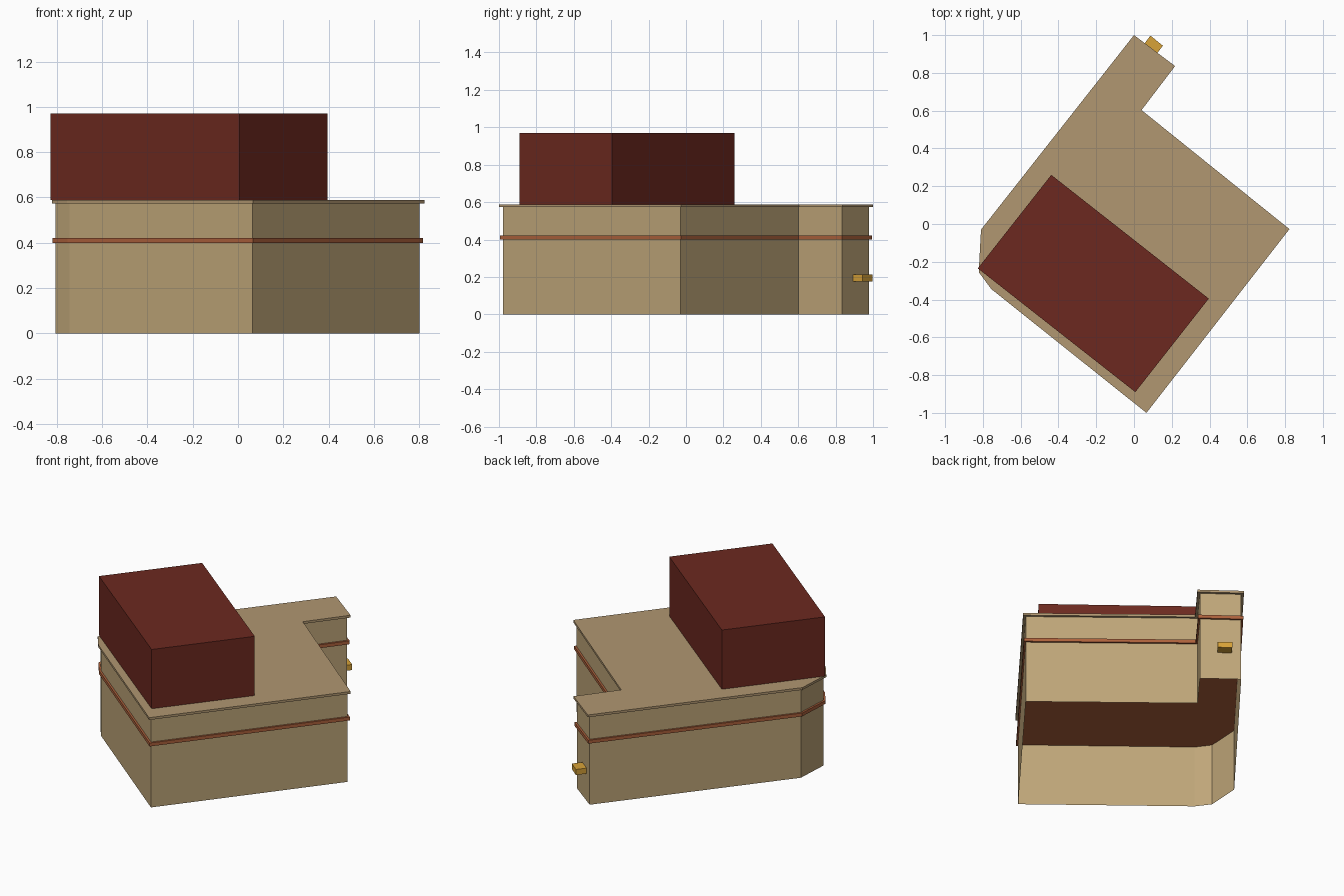
import bpy
from mathutils import Vector

if "Cube" in bpy.data.objects:
    bpy.data.objects.remove(bpy.data.objects["Cube"])

# Roof outline, counter-clockwise seen from above
OUTLINE = [(0.0, 1.0), (-0.81, -0.03), (-0.822, -0.255), (-0.755, -0.345),
           (0.066, -1.0), (0.823, -0.027), (0.04, 0.603), (0.2175, 0.836)]


def inset(points, d):
    """Move every edge of the outline inwards by d, keeping mitred corners."""
    pts = [Vector(p) for p in points]
    result = []
    for i, p in enumerate(pts):
        a = (p - pts[i - 1]).normalized()
        b = (pts[(i + 1) % len(pts)] - p).normalized()
        na, nb = Vector((-a.y, a.x)), Vector((-b.y, b.x))
        result.append(tuple(p + (na + nb) * (d / (1 + na.dot(nb)))))
    return result


def material(name, color):
    mat = bpy.data.materials.new(name)
    mat.diffuse_color = (*color, 1)
    mat.use_nodes = True
    mat.node_tree.nodes["Principled BSDF"].inputs["Base Color"].default_value = mat.diffuse_color
    return mat


def prism(name, points, z0, z1, mat, caps=True):
    n = len(points)
    verts = [(x, y, z) for z in (z0, z1) for x, y in points]
    faces = [(i, (i + 1) % n, (i + 1) % n + n, i + n) for i in range(n)]
    if caps:
        faces += [tuple(reversed(range(n))), tuple(range(n, 2 * n))]
    mesh = bpy.data.meshes.new(name)
    mesh.from_pydata(verts, [], faces)
    mesh.materials.append(mat)
    obj = bpy.data.objects.new(name, mesh)
    bpy.context.collection.objects.link(obj)
    return obj


tan = material("tan_wall", (0.52, 0.38, 0.19))
roof_tan = material("roof_tan", (0.44, 0.31, 0.165))
brown = material("band_brown", (0.42, 0.12, 0.045))
red = material("dark_red", (0.15, 0.022, 0.014))
gold = material("gold", (0.68, 0.36, 0.04))

# Open-bottomed walls, the solid band floor and the roof slab
prism("walls", inset(OUTLINE, 0.016), 0, 0.573, tan, caps=False)
prism("band", inset(OUTLINE, 0.004), 0.40, 0.422, brown)
prism("roof_slab", OUTLINE, 0.573, 0.588, roof_tan)

# Upper storey block
prism("upper_block", [(-0.438, 0.26), (-0.827, -0.235), (0.007, -0.89), (0.396, -0.395)],
      0.588, 0.97, red)

# Small block on the end wall of the wing
prism("wall_block", [(0.087, 0.997), (0.046, 0.943), (0.112, 0.890), (0.153, 0.944)],
      0.176, 0.212, gold)
